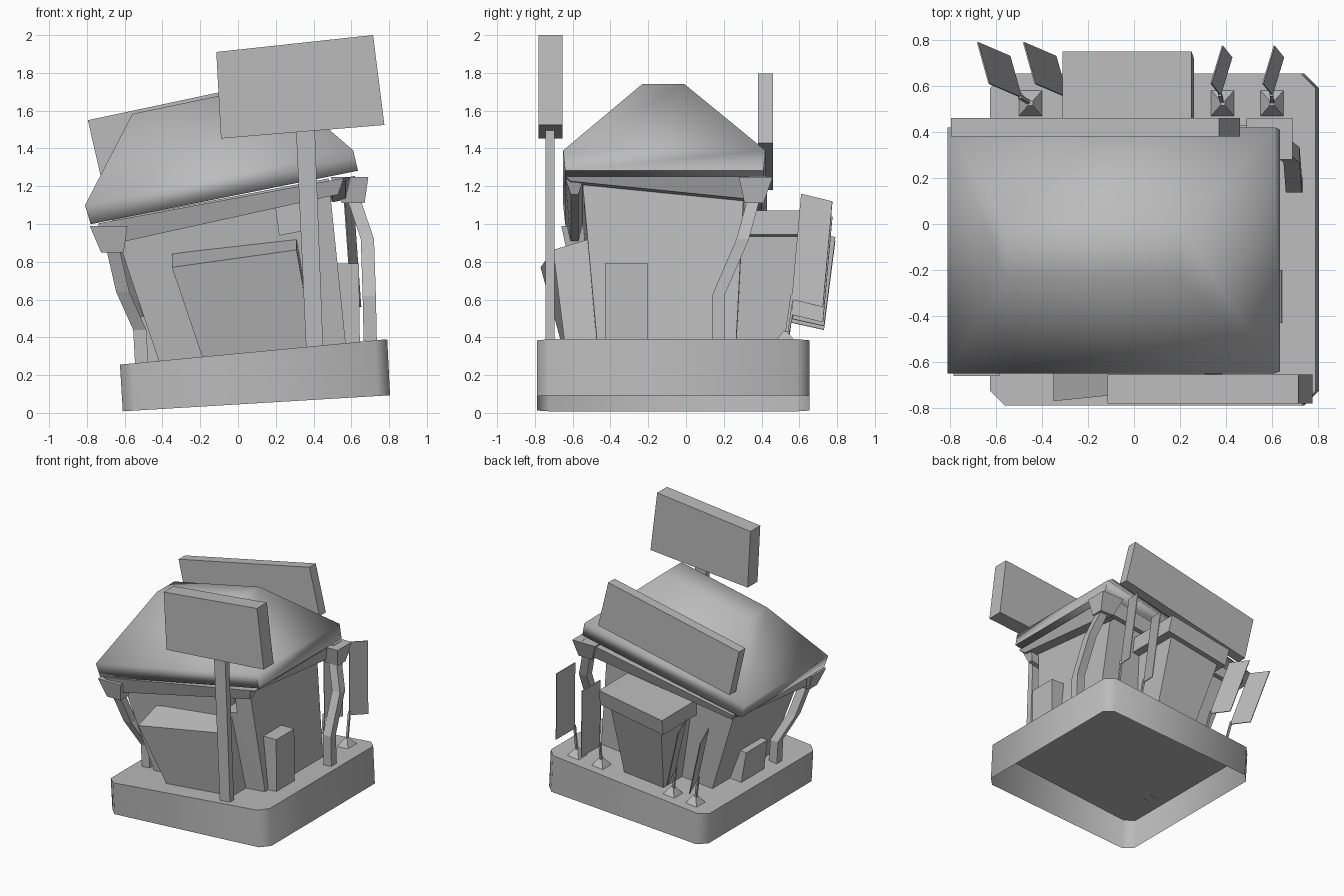
import bpy, bmesh, math
from mathutils import Vector

old = bpy.data.objects.get("Cube")
if old:
    bpy.data.objects.remove(old, do_unlink=True)

gray = bpy.data.materials.new("plain gray")
gray.use_nodes = True
gray.diffuse_color = (0.5, 0.5, 0.5, 1)
gray.node_tree.nodes["Principled BSDF"].inputs["Base Color"].default_value = gray.diffuse_color

FLOOR, TILT = 0.315, 0.095  # height and slope of the base top


def finish(name, bm):
    mesh = bpy.data.meshes.new(name)
    bmesh.ops.recalc_face_normals(bm, faces=bm.faces)
    bm.to_mesh(mesh)
    bm.free()
    mesh.materials.append(gray)
    obj = bpy.data.objects.new(name, mesh)
    bpy.context.collection.objects.link(obj)
    return obj


def loft(name, rings, open_bottom=False):
    """Skin a stack of equal point rings."""
    bm = bmesh.new()
    loops = [[bm.verts.new(p) for p in ring] for ring in rings]
    for low, high in zip(loops, loops[1:]):
        for i in range(len(low)):
            j = (i + 1) % len(low)
            bm.faces.new((low[i], low[j], high[j], high[i]))
    if not open_bottom:
        bm.faces.new(loops[0][::-1])
    bm.faces.new(loops[-1])
    return finish(name, bm)


def rect(x0, x1, y0, y1, z, slope_x=0.0, slope_y=0.0, skew=0.0, cut=0.0):
    """Rectangle on a sloping plane, with optional skew and cut corners."""
    pts = [(x0, y0), (x1, y0), (x1, y1), (x0, y1)]
    if cut:
        pts = [(x0 + cut, y0), (x1 - cut, y0), (x1, y0 + cut), (x1, y1 - cut),
               (x1 - cut, y1), (x0 + cut, y1), (x0, y1 - cut), (x0, y0 + cut)]
    return [(x, y + skew * x, z + slope_x * x + slope_y * y) for x, y in pts]


def footprint(x0, x1, y0, y1):
    """Rectangle lying on the base top."""
    return rect(x0, x1, y0, y1, FLOOR, TILT)


def smooth(obj, degrees):
    bpy.ops.object.select_all(action='DESELECT')
    obj.select_set(True)
    bpy.context.view_layer.objects.active = obj
    bpy.ops.object.shade_smooth_by_angle(angle=math.radians(degrees))


# Tilted base shell, open underneath
base = loft("base", [rect(-0.61, 0.805, -0.79, 0.655, 0.045, 0.06, cut=0.065),
                     rect(-0.625, 0.79, -0.79, 0.655, FLOOR, TILT, cut=0.065)],
            open_bottom=True)
smooth(base, 60)

# Main hut, flaring upward and leaning, with a window cut in the front
hut = loft("hut_walls", [footprint(-0.42, 0.57, -0.47, 0.265),
                         rect(-0.67, 0.48, -0.55, 0.31, 1.15, 0.19)])
cutter = loft("window_cutter", [rect(0.22, 0.36, -0.8, -0.35, 0.9, 0.19),
                                rect(0.2, 0.35, -0.8, -0.35, 1.05, 0.19)])
cutter.hide_render = True
window = hut.modifiers.new("window", 'BOOLEAN')
window.operation = 'DIFFERENCE'
window.object = cutter
window.solver = 'EXACT'
bpy.context.view_layer.objects.active = hut
bpy.ops.object.modifier_apply(modifier=window.name)
bpy.data.objects.remove(cutter, do_unlink=True)

# Serving counter and the small boxes on both side walls
loft("counter", [footprint(-0.19, 0.4, -0.64, -0.44),
                 rect(-0.35, 0.31, -0.735, -0.5, 1.04, 0.14, 0.3, skew=0.1)])
loft("left_wall_box", [footprint(0.5, 0.645, -0.43, -0.2),
                       rect(0.48, 0.64, -0.43, -0.2, 0.79)])
loft("right_wall_box", [footprint(-0.52, -0.4, -0.25, 0.04),
                        rect(-0.55, -0.45, -0.25, 0.02, 0.56, 0.1)])

# Back room with its overhanging cap
loft("back_room", [footprint(-0.15, 0.2, 0.2, 0.5),
                   rect(-0.26, 0.2, 0.25, 0.69, 0.94, 0.17)])
loft("back_room_cap", [rect(-0.3, 0.26, 0.25, 0.72, 0.9, 0.17),
                       rect(-0.31, 0.25, 0.25, 0.75, 1.03, 0.17)])

# Hipped roof with a small flat top, softly shaded
roof = loft("roof", [rect(-0.78, 0.635, -0.64, 0.41, 1.155, 0.2),
                     rect(-0.81, 0.61, -0.65, 0.42, 1.265, 0.205),
                     rect(-0.56, 0.2, -0.23, -0.01, 1.7, 0.21)])
smooth(roof, 85)

# Eave beams, each growing deeper towards the post that carries it
for name, x0, x1, y0, y1, drop, sx, sy in (
        ("front_beam", -0.72, 0.56, -0.64, -0.54, 1.04, 0.22, 0),
        ("back_beam", -0.72, 0.62, 0.33, 0.43, 1.05, 0.14, 0),
        ("left_beam", 0.47, 0.6, -0.64, 0.4, 1.06, 0.185, -0.1),
        ("right_beam", -0.74, -0.62, -0.64, 0.4, 1.06, 0.185, 0.1)):
    loft(name, [rect(x0 + 0.03, x1 - 0.03, y0 + 0.03, y1 - 0.03, drop, sx, sy),
                rect(x0, x1, y0, y1, 1.14, 0.185)])

# Two bent posts with flared capitals
posts = {
    "front_post": ((-0.51, -0.41, 0.26), (-0.52, -0.41, 0.44),
                   (-0.61, -0.5, 0.64), (-0.665, -0.58, 0.88)),
    "back_post": ((0.7, 0.17, 0.38), (0.695, 0.17, 0.62),
                  (0.685, 0.3, 0.92), (0.61, 0.36, 1.14)),
}
for name, path in posts.items():
    loft(name, [rect(x - 0.035, x + 0.035, y - 0.033, y + 0.033, z) for x, y, z in path])
    x, y, z = path[-1]
    loft(name + "_capital", [rect(x - 0.06, x + 0.06, y - 0.05, y + 0.05, z - 0.03),
                             rect(x - 0.12, x + 0.08, y - 0.08, y + 0.1, z + 0.11)])

# Front signboard on its pole, and the roof signboard at the back
loft("sign_pole", [footprint(0.36, 0.45, -0.745, -0.695),
                   rect(0.305, 0.405, -0.745, -0.695, 1.55)])
loft("front_sign", [rect(-0.09, 0.775, -0.78, -0.655, 1.46, 0.083),
                    rect(-0.115, 0.715, -0.78, -0.655, 1.923, 0.108)])
loft("roof_sign", [rect(-0.71, 0.46, 0.38, 0.46, 1.33, 0.212),
                   rect(-0.795, 0.37, 0.38, 0.46, 1.718, 0.212)])

# Back banners: foot, thin rod and a thin leaning cloth
left_shape = (Vector((0.05, 0.165, -0.04)), Vector((-0.04, 0.05, 0.56)))
right_shape = (Vector((-0.05, 0.18, -0.04)), Vector((-0.14, 0.06, 0.47)))
banners = (("outer_left", 0.6, Vector((0.6, 0.56, 0.6)), left_shape),
           ("inner_left", 0.385, Vector((0.375, 0.56, 0.52)), left_shape),
           ("inner_right", -0.25, Vector((-0.29, 0.55, 0.5)), right_shape),
           ("outer_right", -0.45, Vector((-0.49, 0.55, 0.48)), right_shape))
for name, x, corner, (across, rise) in banners:
    z = FLOOR + TILT * x
    loft(name + "_foot", [footprint(x - 0.05, x + 0.05, 0.47, 0.58),
                          rect(x - 0.01, x + 0.01, 0.515, 0.535, z + 0.06)])
    top = corner + rise * 0.05
    loft(name + "_rod", [rect(px - 0.008, px + 0.008, py - 0.008, py + 0.008, pz)
                         for px, py, pz in ((x, 0.525, z), top)])
    thick = across.cross(rise).normalized() * 0.003
    quad = (corner, corner + across, corner + across + rise, corner + rise)
    loft(name + "_cloth", [[p - thick for p in quad], [p + thick for p in quad]])
